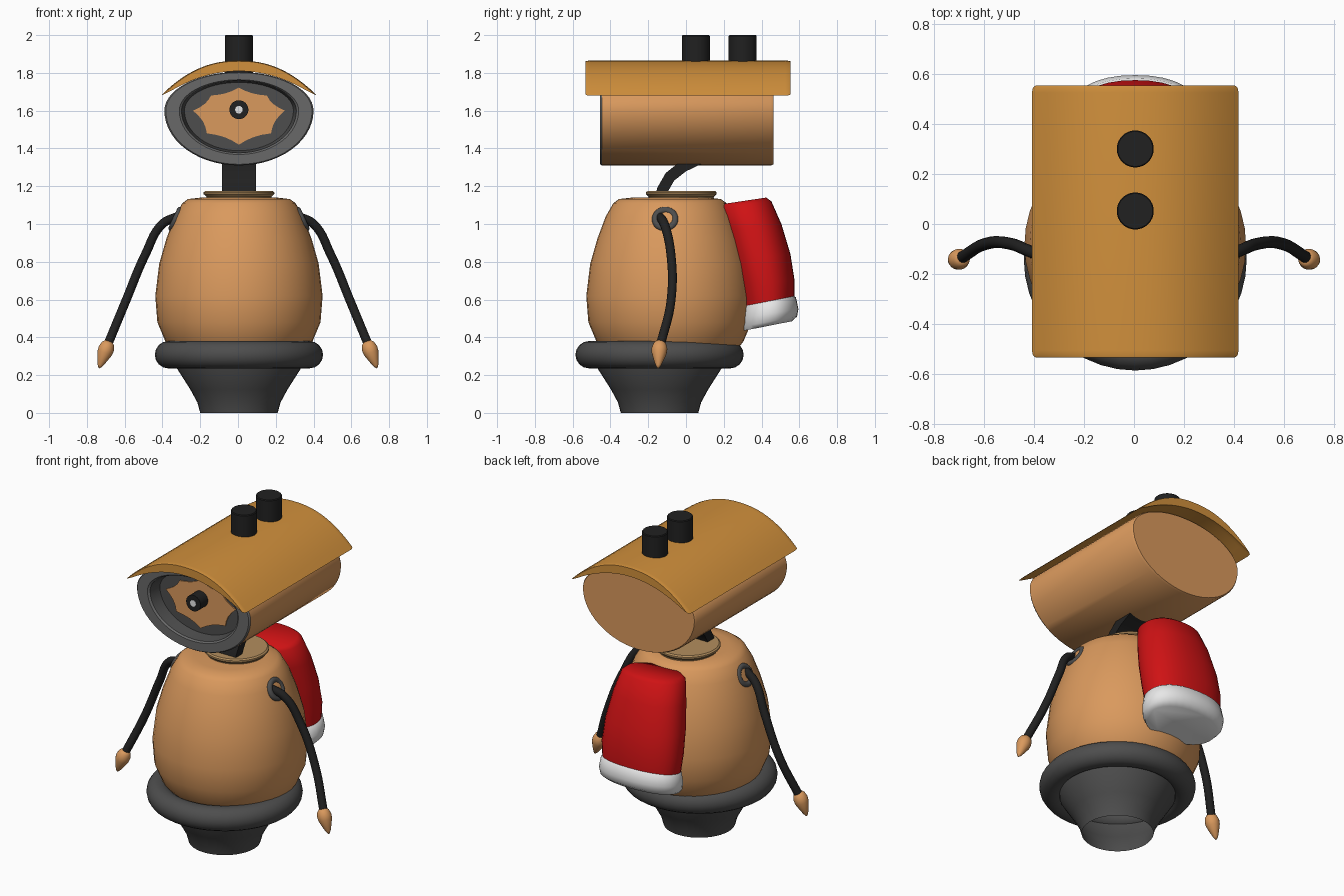
import bpy, bmesh, math
from mathutils import Vector

cube = bpy.data.objects.get("Cube")
if cube:
    bpy.data.objects.remove(cube, do_unlink=True)

CX = 0.005      # shared centre line
BASE_Y = -0.14  # centre of the base


def material(name, r, g, b):
    m = bpy.data.materials.new(name)
    m.use_nodes = True
    m.diffuse_color = (r, g, b, 1)
    bsdf = next(n for n in m.node_tree.nodes if n.type == 'BSDF_PRINCIPLED')
    bsdf.inputs["Base Color"].default_value = (r, g, b, 1)
    bsdf.inputs["Roughness"].default_value = 0.6
    return m


ORANGE = material("orange", 0.70, 0.32, 0.11)
AMBER = material("amber", 0.64, 0.28, 0.045)
TAN = material("tan", 0.45, 0.27, 0.11)
GREY = material("dark grey", 0.075, 0.075, 0.075)
RIM = material("mid grey", 0.14, 0.14, 0.14)
BLACK = material("black", 0.015, 0.015, 0.015)
RED = material("red", 0.62, 0.006, 0.007)
WHITE = material("white", 0.8, 0.8, 0.8)


def finish(ob, mats, angle=35):
    for m in mats:
        ob.data.materials.append(m)
    bpy.ops.object.select_all(action='DESELECT')
    ob.select_set(True)
    bpy.context.view_layer.objects.active = ob
    bpy.ops.object.shade_smooth_by_angle(angle=math.radians(angle))
    return ob


def loft(name, rings, mats, band_mats=None, caps=(0, 0), angle=35):
    """Bridge rings of points; caps give a material slot per end, None = open."""
    bm = bmesh.new()
    loops = [[bm.verts.new(p) for p in ring] for ring in rings]
    for k, (a, b) in enumerate(zip(loops, loops[1:])):
        for i in range(len(a)):
            j = (i + 1) % len(a)
            f = bm.faces.new((a[i], a[j], b[j], b[i]))
            f.material_index = band_mats[k] if band_mats else 0
    for loop, cap in ((loops[0], caps[0]), (loops[-1], caps[1])):
        if cap is not None:
            bm.faces.new(loop).material_index = cap
    bmesh.ops.recalc_face_normals(bm, faces=bm.faces)
    me = bpy.data.meshes.new(name)
    bm.to_mesh(me)
    bm.free()
    ob = bpy.data.objects.new(name, me)
    bpy.context.collection.objects.link(ob)
    return finish(ob, mats, angle)


def angles(n):
    return [2 * math.pi * i / n for i in range(n)]


def lathe(name, profile, centre, mat, caps=(0, 0), seg=40, angle=35):
    rings = [[(r * math.cos(t), r * math.sin(t), z) for t in angles(seg)]
             for r, z in profile]
    ob = loft(name, rings, [mat], caps=caps, angle=angle)
    ob.location = centre
    return ob


def torus(name, major, minor, loc, mat, rot=(0, 0, 0)):
    bpy.ops.mesh.primitive_torus_add(
        major_radius=major, minor_radius=minor, location=loc, rotation=rot,
        major_segments=40, minor_segments=16)
    ob = bpy.context.object
    ob.name = name
    return finish(ob, [mat], 60)


# Base: hollow flared foot and bumper ring
lathe("foot", [(0.205, 0), (0.22, 0.055), (0.258, 0.125), (0.328, 0.235), (0.34, 0.3)],
      (CX, BASE_Y, 0), GREY, caps=(None, 0))
torus("bumper_ring", 0.373, 0.0725, (CX, BASE_Y, 0.308), GREY)

# Body and collar
lathe("body", [(0.36, 0.34), (0.39, 0.38), (0.432, 0.48), (0.443, 0.62), (0.422, 0.79),
               (0.385, 0.92), (0.34, 1.04), (0.30, 1.11), (0.27, 1.132), (0.2, 1.14)],
      (CX, -0.085, 0), ORANGE, angle=50)
lathe("collar", [(0.168, 1.12), (0.173, 1.145), (0.187, 1.158), (0.187, 1.168), (0.178, 1.175)],
      (CX, -0.025, 0), TAN)

# Neck: a flat curved strap
strap = [(-0.135, 1.10), (-0.125, 1.18), (-0.085, 1.25), (-0.015, 1.305), (0.08, 1.35)]
rings = []
for i, (y, z) in enumerate(strap):
    a, b = strap[max(i - 1, 0)], strap[min(i + 1, len(strap) - 1)]
    n = Vector((a[1] - b[1], b[0] - a[0])).normalized() * 0.03
    rings.append([(CX + sx * 0.09, y + s * n.x, z + s * n.y)
                  for sx, s in ((-1, -1), (1, -1), (1, 1), (-1, 1))])
loft("neck", rings, [BLACK])


# Head: egg-section tube, recessed at the front
def egg(scale, y, n=56):
    return [(CX + 0.395 * scale * math.cos(t), y,
             1.6 + (0.205 if math.sin(t) > 0 else 0.29) * scale * math.sin(t))
            for t in angles(n)]


loft("head", [egg(0.98, 0.462), egg(1, 0.45), egg(1, -0.445), egg(0.98, -0.454),
              egg(0.80, -0.454), egg(0.77, -0.445), egg(0.73, -0.37)],
     [ORANGE, RIM, GREY], band_mats=[0, 0, 1, 1, 1, 2], caps=(0, 2))

# Face plate: eight points joined by hollow edges
half = [(0, 0.132), (0.148, 0.09), (0.243, 0.01), (0.17, -0.11), (0, -0.17)]
tips = half + [(-x, z) for x, z in half[-2:0:-1]]
outline = []
for (x0, z0), (x1, z1) in zip(tips, tips[1:] + tips[:1]):
    for t in (0, 0.25, 0.5, 0.75):
        pull = 1 - 0.3 * t * (1 - t)
        outline.append(((x0 + (x1 - x0) * t) * pull, (z0 + (z1 - z0) * t) * pull))
loft("face_plate", [[(CX + x, y, 1.59 + z) for x, z in outline] for y in (-0.369, -0.377)],
     [ORANGE])

# Eye: short barrel with a pale centre
for name, r, depth, mat in (("eye_barrel", 0.05, 0.08, BLACK), ("eye_centre", 0.02, 0.084, WHITE)):
    eye = lathe(name, [(r, 0), (r, depth)], (CX, -0.37, 1.605), mat, seg=32)
    eye.rotation_euler.x = math.pi / 2

# Roof: crescent shell running along the head
STEPS = 24
us = [-1 + 2 * i / STEPS for i in range(STEPS + 1)]
crescent = [(u, 0.185 * (1 - abs(u) ** 2.25)) for u in us]
crescent += [(u * 0.99, 0.132 * (1 - u * u) - 0.002) for u in us[-2:0:-1]]


def roof_ring(y, side, drop):
    return [(CX + 0.413 * u * side, y, 1.68 + z * drop + (1 - drop) * 0.12) for u, z in crescent]


loft("roof", [roof_ring(-0.533, 0.965, 0.95), roof_ring(-0.525, 0.99, 0.985),
              roof_ring(-0.505, 1, 1), roof_ring(0.525, 1, 1),
              roof_ring(0.545, 0.99, 0.985), roof_ring(0.553, 0.965, 0.95)], [AMBER], angle=40)

# Chimneys
for name, y in (("front_chimney", 0.052), ("rear_chimney", 0.3)):
    lathe(name, [(0.074, 1.8), (0.074, 1.995), (0.07, 2.0)], (CX, y, 0), BLACK, seg=32)


# Arms: shoulder ring, bent tube and pointed hand on each side
def tube(name, points, radius, mat):
    cu = bpy.data.curves.new(name, 'CURVE')
    cu.dimensions = '3D'
    cu.bevel_depth, cu.bevel_resolution = radius, 4
    cu.use_fill_caps = True
    sp = cu.splines.new('BEZIER')
    sp.bezier_points.add(len(points) - 1)
    for bp, p in zip(sp.bezier_points, points):
        bp.co = p
        bp.handle_left_type = bp.handle_right_type = 'AUTO'
    tmp = bpy.data.objects.new(name + "_path", cu)
    bpy.context.collection.objects.link(tmp)
    deps = bpy.context.evaluated_depsgraph_get()
    me = bpy.data.meshes.new_from_object(tmp.evaluated_get(deps))
    bpy.data.objects.remove(tmp, do_unlink=True)
    me.materials.clear()
    ob = bpy.data.objects.new(name, me)
    bpy.context.collection.objects.link(ob)
    return finish(ob, [mat], 50)


arm_path = [(0.32, -0.14, 1.04), (0.40, -0.115, 1.0), (0.49, -0.08, 0.84),
            (0.595, -0.08, 0.59), (0.69, -0.135, 0.36)]
for side, s in (("left", 1), ("right", -1)):
    torus(side + "_shoulder_ring", 0.053, 0.018, (CX + s * 0.333, -0.11, 1.025), GREY,
          (0, s * math.radians(65), 0))
    tube(side + "_arm", [(s * x, y, z) for x, y, z in arm_path], 0.024, BLACK)
    hand = lathe(side + "_hand", [(0.022, -0.005), (0.034, 0.008), (0.042, 0.035), (0.04, 0.06),
                                  (0.028, 0.095), (0.014, 0.13), (0.004, 0.145)],
                 (s * 0.685, -0.138, 0.373), ORANGE, seg=20, angle=60)
    hand.rotation_euler = Vector((s * 0.05, -0.01, -0.135)).to_track_quat('Z', 'Y').to_euler()


# Backpack: leaning sack with a pale puffy hem
def pack_ring(front, back, half_width, n=32):
    """Rounded oval spanning two (y, z) points."""
    ring = []
    for t in angles(n):
        c, s = math.cos(t), math.sin(t)
        k = (1 + math.copysign(abs(s) ** 0.9, s)) / 2
        ring.append((CX + half_width * math.copysign(abs(c) ** 0.9, c),
                     front[0] + (back[0] - front[0]) * k,
                     front[1] + (back[1] - front[1]) * k))
    return ring


loft("backpack", [pack_ring((0.19, 1.105), (0.425, 1.14), 0.17),
                  pack_ring((0.175, 1.085), (0.452, 1.12), 0.195),
                  pack_ring((0.20, 0.97), (0.505, 1.0), 0.225),
                  pack_ring((0.235, 0.82), (0.553, 0.84), 0.25),
                  pack_ring((0.27, 0.68), (0.575, 0.70), 0.258),
                  pack_ring((0.295, 0.55), (0.573, 0.61), 0.248)], [RED], angle=50)
loft("backpack_hem", [pack_ring((0.30, 0.575), (0.56, 0.628), 0.235),
                      pack_ring((0.29, 0.56), (0.582, 0.612), 0.255),
                      pack_ring((0.283, 0.50), (0.595, 0.55), 0.265),
                      pack_ring((0.283, 0.455), (0.588, 0.51), 0.258),
                      pack_ring((0.29, 0.432), (0.56, 0.485), 0.235)], [WHITE], angle=60)
